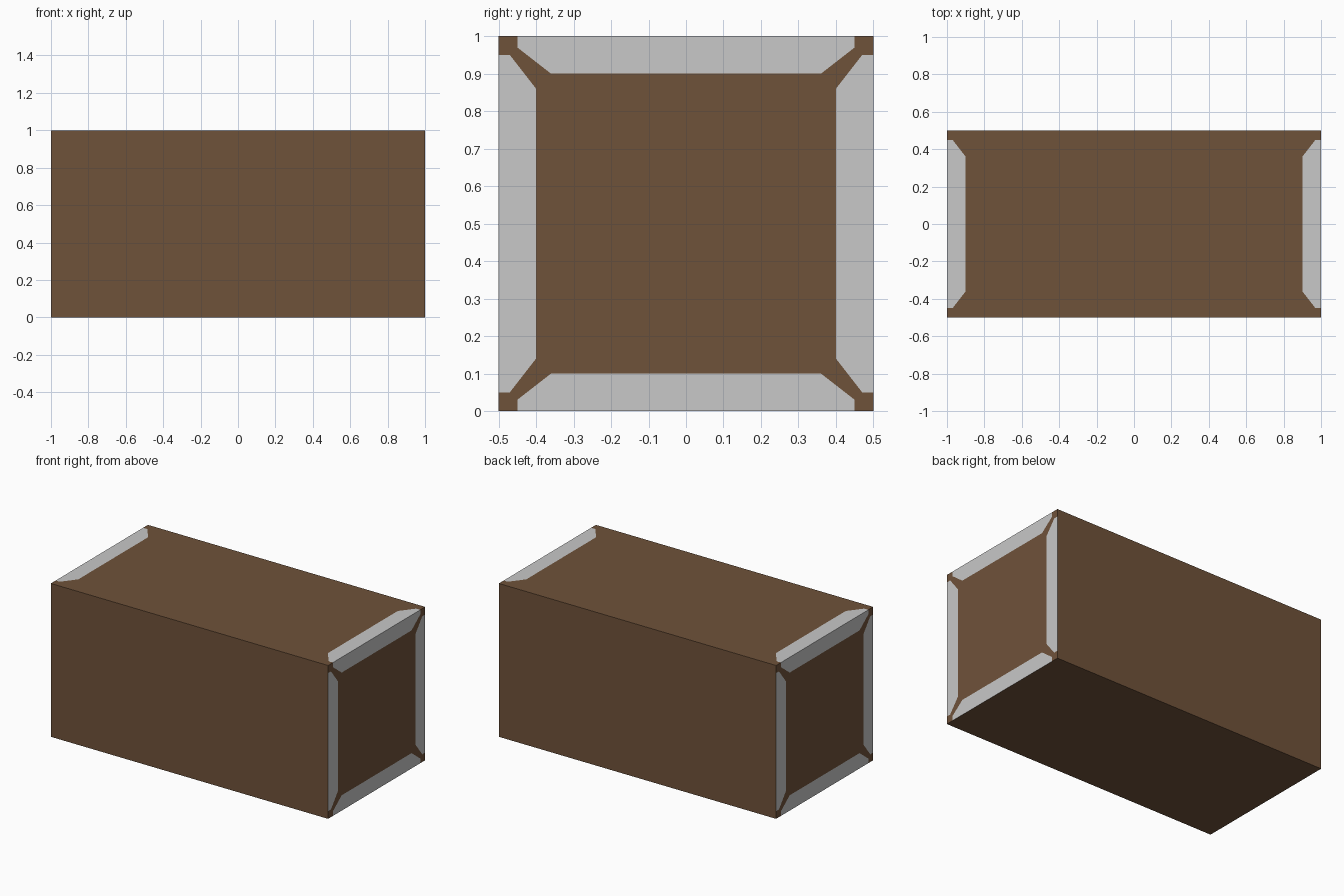
import bpy, bmesh

if "Cube" in bpy.data.objects:
    bpy.data.objects.remove(bpy.data.objects["Cube"])


def material(name, rgb):
    m = bpy.data.materials.new(name)
    m.diffuse_color = (*rgb, 1)
    m.use_nodes = True
    m.node_tree.nodes["Principled BSDF"].inputs["Base Color"].default_value = m.diffuse_color
    return m


bm = bmesh.new()


def face(points, index=0):
    f = bm.faces.new([bm.verts.new(p) for p in points])
    f.material_index = index


# Tapered light strip lying along one edge: (along, inward) outline
STRIP = [(-.45, 0), (.45, 0), (.45, .03), (.36, .10), (-.36, .10), (-.45, .03)]

# End faces: four strips framing a brown panel that reaches the corners
for x in (-1, 1):
    panel = []
    for k in range(4):
        def turn(a, i, k=k):
            y, z = a, i - .5
            for _ in range(k):
                y, z = -z, y
            return (x, y, z + .5)
        face([turn(*p) for p in STRIP], 1)
        panel += [turn(*STRIP[n]) for n in (0, 5, 4, 3, 2, 1)] + [turn(.5, 0)]
    face(panel)

# Top: a strip at each end, brown panel between
top = []
for s in (-1, 1):
    face([(s * (1 - i), a, 1) for a, i in STRIP], 1)
    top += [(s, s * .5, 1)]
    top += [(s * (1 - STRIP[n][1]), s * STRIP[n][0], 1) for n in (1, 2, 3, 4, 5, 0)]
    top += [(s, -s * .5, 1)]
face(top)

# Plain bottom and long sides, sharing the strip corner points
face([(s, s * y, 0) for s in (-1, 1) for y in (-.5, -.45, .45, .5)])
for y in (-.5, .5):
    face([(s, y, .5 + s * d) for s in (-1, 1) for d in (-.5, -.45, .45, .5)])

bmesh.ops.remove_doubles(bm, verts=bm.verts[:], dist=1e-4)
bmesh.ops.recalc_face_normals(bm, faces=bm.faces[:])

mesh = bpy.data.meshes.new("crate")
bm.to_mesh(mesh)
bm.free()
mesh.materials.append(material("brown", (.159, .084, .042)))
mesh.materials.append(material("light grey", (.578, .578, .578)))
bpy.context.collection.objects.link(bpy.data.objects.new("crate", mesh))
